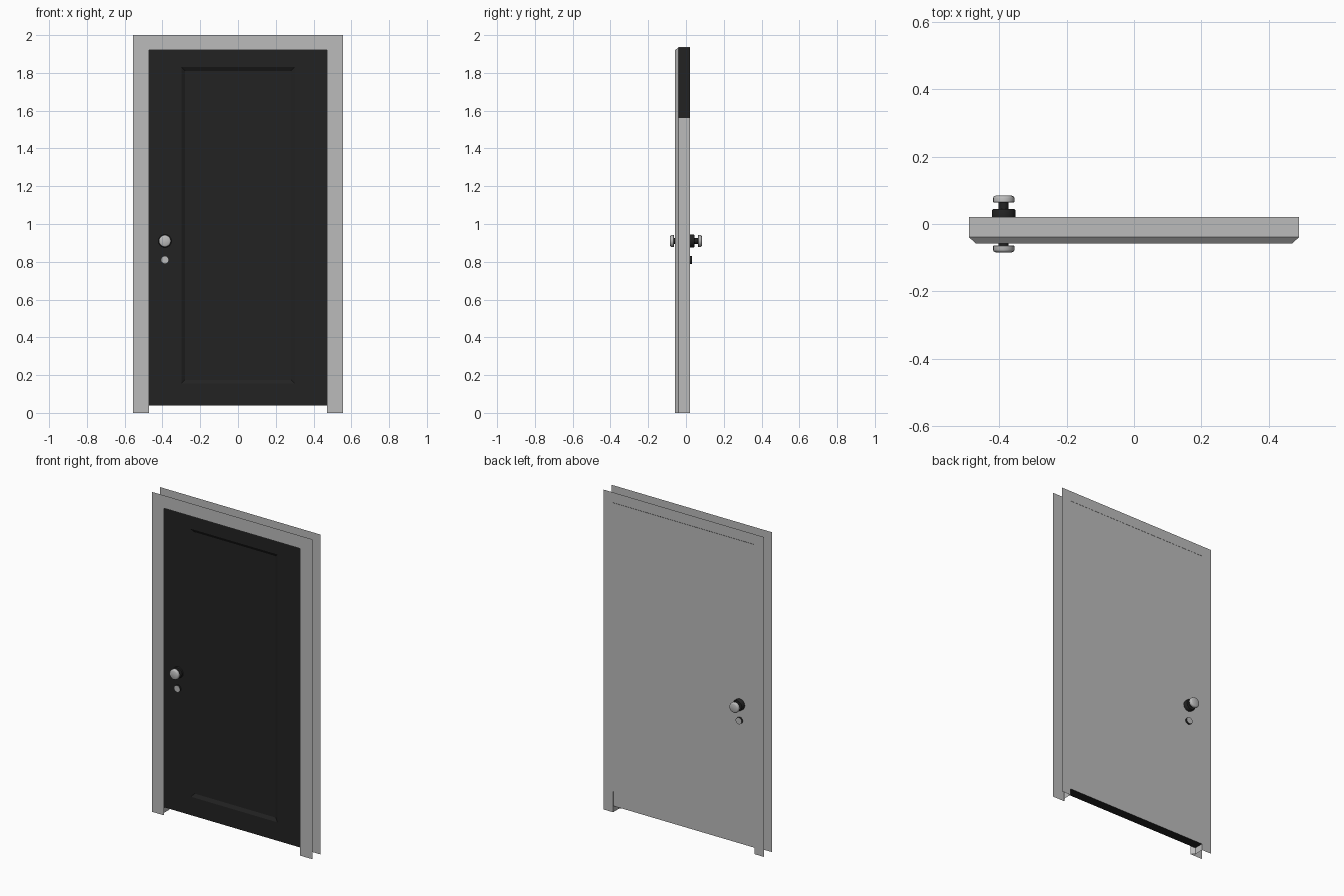
import bpy, bmesh, math

if "Cube" in bpy.data.objects:
    bpy.data.objects.remove(bpy.data.objects["Cube"])


def material(name, v):
    m = bpy.data.materials.new(name)
    m.diffuse_color = (v, v, v, 1)
    m.use_nodes = True
    m.node_tree.nodes["Principled BSDF"].inputs["Base Color"].default_value = m.diffuse_color
    return m


LIGHT = material("light grey", 0.5)
DARK = material("near black", 0.016)


def finish(bm, name, mats):
    me = bpy.data.meshes.new(name)
    bm.normal_update()
    bm.to_mesh(me)
    bm.free()
    ob = bpy.data.objects.new(name, me)
    bpy.context.collection.objects.link(ob)
    for m in mats:
        me.materials.append(m)
    return ob


FRONT, BACK, STEP = -0.058, 0.021, -0.039

# Door frame: open sheet profile swept up, across and down the opening
# (half width, head height, y)
profile = [(0.555, 2.0, FRONT), (0.47, 1.92, FRONT), (0.49, 1.936, STEP),
           (0.49, 1.936, BACK), (0.555, 2.0, BACK)]
bm = bmesh.new()
rows = [[bm.verts.new(p) for p in ((-w, y, 0), (-w, y, h), (w, y, h), (w, y, 0))]
        for w, h, y in profile]
for a, b in zip(rows, rows[1:]):
    for i in range(3):
        bm.faces.new((a[i], a[i + 1], b[i + 1], b[i]))
finish(bm, "door_frame", [LIGHT])

# Door leaf: slight taper so that its upper edges just show past the jambs
bm = bmesh.new()
bmesh.ops.create_cube(bm, size=1)
for v in bm.verts:
    z = 0.04 if v.co.z < 0 else 1.935
    half = 0.49 + (z - 1.56) * 0.001
    v.co = (math.copysign(half, v.co.x), STEP if v.co.y < 0 else BACK, z)
bm.normal_update()
front = min(bm.faces, key=lambda f: f.calc_center_median().y)
for f in bm.faces:
    f.material_index = 1 if f.normal.y > 0.9 else 0


# Recessed front panel with sloped moulding
def inset_to(face, x, z0, z1, y):
    bmesh.ops.inset_region(bm, faces=[face], thickness=0.01)
    for v in face.verts:
        v.co = (math.copysign(x, v.co.x), y, z0 if v.co.z < 1 else z1)


inset_to(front, 0.30, 0.155, 1.83, STEP)
inset_to(front, 0.28, 0.175, 1.81, STEP + 0.012)
finish(bm, "door_leaf", [DARK, LIGHT])


# Turned parts: (radius, y) profile around the y axis
def lathe(name, pts, z, side, shift, mats, cap_light=False, n=16):
    bm = bmesh.new()
    rings = [[bm.verts.new((-0.387 + r * math.cos(2 * math.pi * i / n),
                            side * y + shift,
                            z + r * math.sin(2 * math.pi * i / n)))
              for i in range(n)] for r, y in pts]
    for a, b in zip(rings, rings[1:]):
        for i in range(n):
            j = (i + 1) % n
            bm.faces.new((a[i], a[j], b[j], b[i]))
    bm.faces.new(rings[0])
    cap = bm.faces.new(rings[-1])
    bmesh.ops.recalc_face_normals(bm, faces=bm.faces[:])
    if cap_light:
        cap.material_index = 1
    ob = finish(bm, name, mats)
    bpy.context.view_layer.objects.active = ob
    ob.select_set(True)
    bpy.ops.object.shade_smooth_by_angle(angle=math.radians(40))
    ob.select_set(False)


# Handle sets on both faces; the front one is sunk a little into the leaf
for tag, side, shift in (("front", -1, BACK - 0.021), ("back", 1, 0)):
    d = 0.02 if side > 0 else 0.019
    lathe(tag + "_rosette", [(0.035, d), (0.035, 0.040), (0.031, 0.045)], 0.91,
          side, shift, [DARK])
    lathe(tag + "_knob_neck", [(0.015, 0.04), (0.015, 0.066)], 0.91,
          side, shift, [DARK])
    lathe(tag + "_knob", [(0.029, 0.0635), (0.032, 0.066), (0.032, 0.077),
                          (0.030, 0.081), (0.024, 0.084)], 0.91, side, shift, [LIGHT])
    out = 0.033 if side > 0 else 0.05
    lathe(tag + "_lock", [(0.021, 0.02), (0.021, out)], 0.81,
          side, shift, [DARK, LIGHT], cap_light=True)
